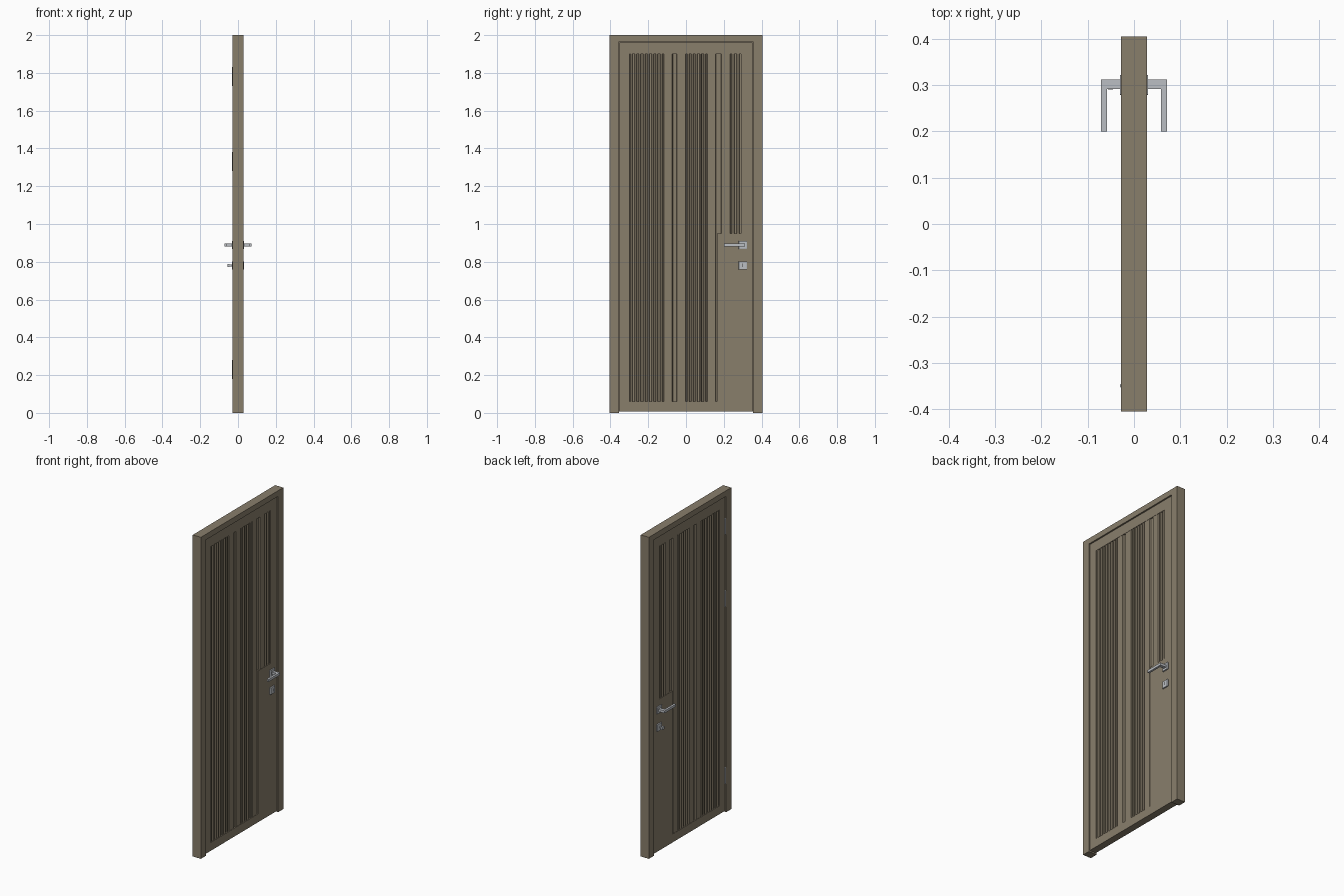
import bpy, bmesh, math
from mathutils import Vector

if "Cube" in bpy.data.objects:
    bpy.data.objects.remove(bpy.data.objects["Cube"])


def material(name, rgb):
    m = bpy.data.materials.new(name)
    m.diffuse_color = (*rgb, 1)
    m.use_nodes = True
    m.node_tree.nodes["Principled BSDF"].inputs["Base Color"].default_value = m.diffuse_color
    return m


WOOD = material("taupe wood", (0.25, 0.21, 0.148))
METAL = material("satin metal", (0.50, 0.52, 0.55))
DARK = material("dark keyhole", (0.03, 0.03, 0.03))


def add_box(bm, x, y, z):
    """Box between (low, high) pairs on each axis."""
    vs = bmesh.ops.create_cube(bm, size=1)["verts"]
    for v in vs:
        v.co = Vector([sum(r) / 2 + c * abs(r[1] - r[0]) for r, c in zip((x, y, z), v.co)])
    return vs


def add_ridge(bm, side, y, z, low, high, slope):
    """Raised batten with chamfered long edges."""
    for v in add_box(bm, (side * low, side * high), y, z):
        if abs(v.co.x) > (low + high) / 2:
            v.co.y += slope if v.co.y < sum(y) / 2 else -slope


def finish(bm, name, mat, bevel=0):
    bmesh.ops.recalc_face_normals(bm, faces=bm.faces)
    me = bpy.data.meshes.new(name)
    bm.to_mesh(me)
    bm.free()
    me.materials.append(mat)
    ob = bpy.data.objects.new(name, me)
    bpy.context.collection.objects.link(ob)
    if bevel:
        b = ob.modifiers.new("edge", "BEVEL")
        b.width, b.segments = bevel, 2
    return ob


def boxes(name, mat, items, bevel=0):
    bm = bmesh.new()
    for it in items:
        add_box(bm, *it)
    return finish(bm, name, mat, bevel)


# Door frame: two jambs and a head
T, W, J = 0.028, 0.405, 0.355
boxes("frame", WOOD, [((-T, T), (-W, -J), (0, 2)), ((-T, T), (J, W), (0, 2)),
                      ((-T, T), (-J, J), (1.965, 2))])

# Door leaf: recessed core with a raised border on both faces
CORE, FACE = 0.013, 0.022
Y0, Y1, YS, Z0, Z1, ZS = -0.30, 0.29, 0.165, 0.06, 1.90, 0.95
leaf = [((-CORE, CORE), (-J, J), (0.008, 1.965))]
for s in (-1, 1):
    x = (s * CORE, s * FACE)
    leaf += [(x, (-J + 0.003, Y0), (0.008, 1.962)), (x, (Y1, J - 0.003), (0.008, 1.962)),
             (x, (Y0, Y1), (Z1, 1.962)), (x, (Y0, Y1), (0.008, Z0)), (x, (YS, Y1), (Z0, ZS))]
boxes("leaf", WOOD, leaf)

# Vertical battens: wide boards with groups of fine ribs between them
bands = [(-0.12, -0.07), (-0.05, 0.0), (0.11, 0.16), (0.184, 0.235)]
for lo, hi, n in ((-0.30, -0.12, 8), (0.0, 0.11, 5), (0.235, 0.29, 2)):
    p = (hi - lo) / n
    bands += [(lo + (i + 0.2) * p, lo + (i + 0.8) * p) for i in range(n)]
bm = bmesh.new()
for s in (-1, 1):
    for a, b in bands:
        add_ridge(bm, s, (a, b), (ZS if b > YS else Z0, Z1), CORE, 0.0205, 0.003)
finish(bm, "battens", WOOD)

# Handles, rosettes and lock plates on both faces
for s, tag in ((1, "right"), (-1, "left")):
    plate = (s * FACE, s * 0.0305)
    boxes("rosette_" + tag, METAL, [(plate, (0.279, 0.322), (0.868, 0.911))], 0.001)
    boxes("lock_plate_" + tag, METAL, [(plate, (0.279, 0.322), (0.759, 0.802))], 0.001)
    # L-shaped lever swept from an outline
    bm = bmesh.new()
    pts = [(0.03, 0.292), (0.058, 0.292), (0.058, 0.20), (0.071, 0.20), (0.071, 0.312), (0.03, 0.312)]
    f = bm.faces.new([bm.verts.new((s * x, y, 0.881)) for x, y in pts])
    ext = bmesh.ops.extrude_face_region(bm, geom=[f])["geom"]
    bmesh.ops.translate(bm, vec=(0, 0, 0.015),
                        verts=[g for g in ext if isinstance(g, bmesh.types.BMVert)])
    finish(bm, "lever_" + tag, METAL)

# Keyhole on one face, thumb turn on the other
boxes("keyhole", DARK, [((0.0300, 0.0310), (0.298, 0.303), (0.772, 0.790))])
boxes("thumb_turn", METAL, [((-0.045, -0.03), (0.296, 0.305), (0.776, 0.785)),
                            ((-0.056, -0.045), (0.290, 0.311), (0.772, 0.789))], 0.001)

# Hinges
for i, z in enumerate((1.78, 1.33, 0.23)):
    bm = bmesh.new()
    c = bmesh.ops.create_cone(bm, cap_ends=True, segments=16, radius1=0.005, radius2=0.005, depth=0.1)
    bmesh.ops.translate(bm, verts=c["verts"], vec=(-0.0255, -0.349, z))
    ob = finish(bm, f"hinge_{i + 1}", METAL)
    bpy.context.view_layer.objects.active = ob
    ob.select_set(True)
    bpy.ops.object.shade_smooth_by_angle(angle=math.radians(40))
    ob.select_set(False)
